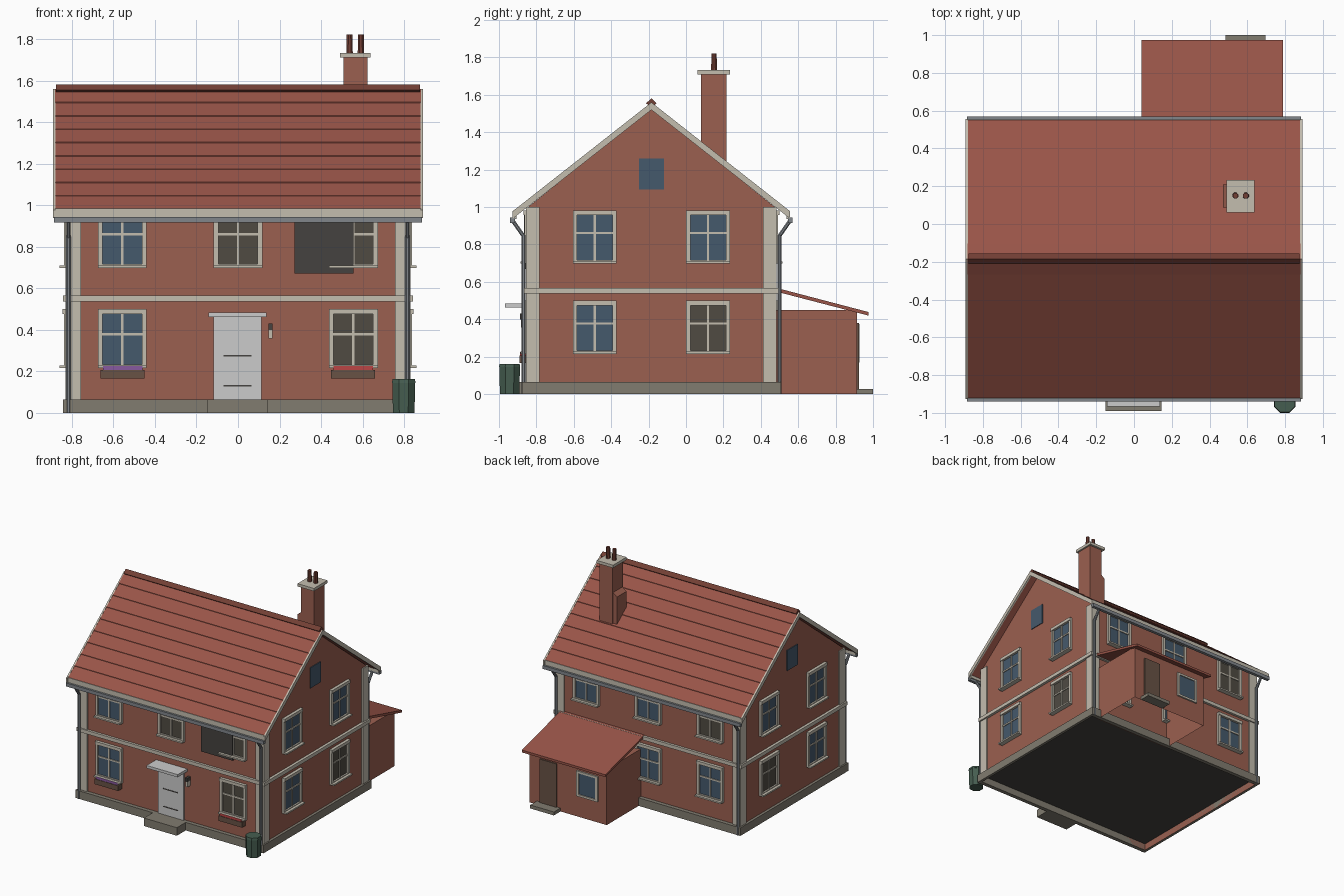
import bpy, bmesh, math
from mathutils import Matrix, Vector

if "Cube" in bpy.data.objects:
    bpy.data.objects.remove(bpy.data.objects["Cube"])

CY, HX, HY = -0.185, 0.82, 0.66      # house centre y, half width, half depth


def mat(name, *rgb):
    m = bpy.data.materials.new(name)
    m.diffuse_color = (*rgb, 1)
    m.use_nodes = True
    m.node_tree.nodes["Principled BSDF"].inputs["Base Color"].default_value = m.diffuse_color
    return m


BRICK = mat("brick", 0.33, 0.115, 0.08)
TILE = mat("tile", 0.32, 0.09, 0.065)
RIDGE = mat("ridge", 0.17, 0.05, 0.035)
TRIM = mat("trim", 0.55, 0.51, 0.43)
STONE = mat("stone", 0.22, 0.2, 0.16)
METAL = mat("metal", 0.22, 0.24, 0.26)
BLUE = mat("glass_blue", 0.06, 0.1, 0.15)
WARM = mat("glass_warm", 0.08, 0.07, 0.055)
DARK = mat("dark", 0.06, 0.055, 0.05)
WOOD = mat("wood", 0.14, 0.085, 0.06)
GREEN = mat("green", 0.06, 0.11, 0.08)
PURPLE = mat("purple_flowers", 0.25, 0.1, 0.35)
RED = mat("red_flowers", 0.5, 0.06, 0.06)


def link(name, data, material=None, matrix=None):
    me = data
    if isinstance(data, bmesh.types.BMesh):
        bmesh.ops.recalc_face_normals(data, faces=data.faces)
        me = bpy.data.meshes.new(name)
        data.to_mesh(me)
        data.free()
        if material:
            me.materials.append(material)
    ob = bpy.data.objects.new(name, me)
    if matrix:
        ob.matrix_world = matrix
    bpy.context.collection.objects.link(ob)
    return ob


def boxes_bm(ranges):
    bm = bmesh.new()
    for x0, x1, y0, y1, z0, z1 in ranges:
        m = Matrix.Translation(((x0 + x1) / 2, (y0 + y1) / 2, (z0 + z1) / 2))
        bmesh.ops.create_cube(bm, size=1, matrix=m @ Matrix.Diagonal((x1 - x0, y1 - y0, z1 - z0, 1)))
    return bm


def boxes(name, material, *ranges, matrix=None):
    return link(name, boxes_bm(ranges), material, matrix)


def prism(name, material, profile, x0, x1):
    """Extrude a (y, z) profile along x."""
    bm = bmesh.new()
    f = bm.faces.new([bm.verts.new((x0, y, z)) for y, z in profile])
    ext = bmesh.ops.extrude_face_region(bm, geom=[f])["geom"]
    bmesh.ops.translate(bm, vec=(x1 - x0, 0, 0), verts=[v for v in ext if isinstance(v, bmesh.types.BMVert)])
    return link(name, bm, material)


def rods(name, material, rods_list, sides=8):
    bm = bmesh.new()
    for a, b, r0, r1 in rods_list:
        a, b = Vector(a), Vector(b)
        q = (b - a).to_track_quat("Z", "Y").to_matrix().to_4x4()
        m = Matrix.Translation((a + b) / 2) @ q @ Matrix.Rotation(math.pi / sides, 4, "Z")
        bmesh.ops.create_cone(bm, cap_ends=True, segments=sides, radius1=r0, radius2=r1,
                              depth=(b - a).length, matrix=m)
    return link(name, bm, material)


def open_bottom(name, ranges):
    bm = boxes_bm([ranges])
    bmesh.ops.delete(bm, geom=[f for f in bm.faces if f.calc_center_median().z < 0.001], context="FACES")
    return link(name, bm, BRICK)


def slope(d, drop=0):
    return 1.56 - 0.785 * d - drop


# walls, gables, floor and plinth
open_bottom("house_walls", (-HX, HX, CY - HY, CY + HY, 0, 1.0))
prism("gable_walls", BRICK, [(CY - HY, 1.0), (CY + HY, 1.0), (CY, 1.525)], -HX, HX)
boxes("floor", DARK, (-HX, HX, CY - HY, CY + HY, 0.055, 0.06))
P, Q = 0.842, 0.692
boxes("plinth", STONE, *[(-P, P, *sorted((CY + s * HY, CY + s * Q)), 0, 0.065) for s in (-1, 1)],
      *[(*sorted((s * HX, s * P)), CY - HY, CY + HY, 0, 0.065) for s in (-1, 1)])

# corner boards and belt course
boxes("corner_boards", TRIM, *[(*sorted((s * 0.755, s * 0.83)), *sorted((CY + t * 0.597, CY + t * 0.67)), 0.065, 1.0)
                               for s in (-1, 1) for t in (-1, 1)])
boxes("belt_course", TRIM, (-P, P, CY - 0.68, CY + 0.68, 0.537, 0.566))

# main roof with lapped tile courses
N, RUN = 9, 0.735
top = []
for i in range(N):
    for d, lift in ((RUN * (N - i) / N, 0.004), (RUN * (N - i - 1) / N, 0)):
        top.append((d, slope(d) + lift - 0.004))
half = top[:-1]
profile = ([(CY - d, z) for d, z in half] + [(CY, slope(0))] + [(CY + d, z) for d, z in reversed(half)]
           + [(CY + RUN, slope(RUN, 0.035)), (CY, slope(0, 0.035)), (CY - RUN, slope(RUN, 0.035))])
prism("main_roof", TILE, profile, -0.882, 0.882)
prism("ridge_cap", RIDGE, [(CY - 0.028, 1.555), (CY, 1.582), (CY + 0.028, 1.555), (CY, 1.53)], -0.877, 0.877)

# bargeboards, fascias, gutters
B = 0.742
barge = [(CY - B, slope(B)), (CY, slope(0)), (CY + B, slope(B)),
         (CY + B, slope(B, 0.04)), (CY, slope(0, 0.04)), (CY - B, slope(B, 0.04))]
for side in (-1, 1):
    prism("bargeboard", TRIM, barge, side * 0.878, side * 0.891)
boxes("fascia_boards", TRIM, *[(-0.882, 0.882, *sorted((CY + t * 0.722, CY + t * 0.739)), 0.935, 0.983)
                               for t in (-1, 1)])
boxes("gutters", METAL, *[(-0.885, 0.885, *sorted((CY + t * 0.73, CY + t * 0.755)), 0.916, 0.944)
                          for t in (-1, 1)])

# downpipes
pipes = []
for s in (-1, 1):
    for t in (-1, 1):
        x, y = s * 0.816, CY + t * 0.684
        pipes += [((x, y, 0.0), (x, y, 0.85), 0.012, 0.012),
                  ((x, y, 0.845), (x, CY + t * 0.74, 0.925), 0.011, 0.011)]
rods("downpipes", METAL, pipes)

# chimney with side flue, cap and pots
boxes("chimney_stack", BRICK, (0.507, 0.624, 0.08, 0.217, 1.15, 1.712))
flue = boxes("chimney_side_flue", BRICK, (0.472, 0.51, 0.088, 0.21, 1.15, 1.5))
for v in flue.data.vertices:
    if v.co.z > 1.4 and v.co.x < 0.5:
        v.co.z -= 0.03
boxes("chimney_cap", TRIM, (0.49, 0.637, 0.062, 0.234, 1.71, 1.733))
rods("chimney_pots", RIDGE, [((x, 0.15, 1.73), (x, 0.15, 1.822), 0.017, 0.015) for x in (0.537, 0.592)])

# windows: shared meshes placed on each wall (local -y points outward)
FACE = {f: Matrix.Translation((0, CY, 0)) @ Matrix.Rotation(math.radians(a), 4, "Z") @ Matrix.Translation((0, -d, 0))
        for f, a, d in (("front", 0, HY), ("right", 90, HX), ("back", 180, HY), ("left", -90, HX))}
W, H, J = 0.117, 0.283, 0.022
frame = [(-W, J - W, -0.018, 0.002, 0, H), (W - J, W, -0.018, 0.002, 0, H),
         (-W, W, -0.024, 0.002, H - 0.025, H), (-W, W, -0.018, 0.002, 0, 0.016),
         (-W, W, -0.04, 0.002, -0.002, 0.01),
         (-0.006, 0.006, -0.012, 0.002, 0.01, H - 0.02), (J - W, W - J, -0.012, 0.002, 0.155, 0.167)]
frame_mesh, panes = None, {}
layout = {"front": ((-0.558, 0, "b"), (0.556, 0, "w"), (-0.558, 1, "b"), (0, 1, "w"), (0.556, 1, "w")),
          "right": ((-0.303, 0, "b"), (0.303, 0, "w"), (-0.303, 1, "b"), (0.303, 1, "b")),
          "left": ((-0.303, 0, "w"), (0.303, 0, "b"), (-0.303, 1, "b"), (0.303, 1, "b")),
          "back": ((-0.556, 0, "w"), (0, 0, "b"), (0.556, 0, "b"), (-0.556, 1, "b"), (0, 1, "b"), (0.556, 1, "w"))}
for face, items in layout.items():
    for u, floor, tint in items:
        m = FACE[face] @ Matrix.Translation((u, 0, 0.7 if floor else 0.217))
        frame_mesh = link("window_frame", frame_mesh or boxes_bm(frame), TRIM, m).data
        pane = panes.get(tint) or boxes_bm([(J - W, W - J, -0.005, 0.002, 0.01, H - 0.02)])
        panes[tint] = link("window_glass", pane, BLUE if tint == "b" else WARM, m).data
for face in ("right", "left"):
    boxes("attic_window", BLUE, (-0.067, 0.067, -0.006, 0.002, 1.094, 1.26), matrix=FACE[face])

# front door, canopy, step, lantern and wall panel
F = FACE["front"]
boxes("front_door", None, (-0.117, 0.113, -0.014, 0.002, 0.065, 0.465), matrix=F)
boxes("door_grooves", DARK, (-0.07, 0.065, -0.017, 0, 0.272, 0.279), (-0.07, 0.065, -0.017, 0, 0.128, 0.135), matrix=F)
boxes("door_canopy", None, (-0.142, 0.137, -0.122, 0.002, 0.462, 0.484), matrix=F)
boxes("front_step", STONE, (-0.15, 0.145, -0.145, 0, 0, 0.065), matrix=F)
boxes("lantern_top", DARK, (0.146, 0.166, -0.042, 0, 0.4, 0.43), matrix=F)
boxes("lantern_glass", TRIM, (0.146, 0.166, -0.036, 0, 0.357, 0.4), matrix=F)
boxes("wall_panel", DARK, (0.272, 0.557, -0.02, 0, 0.67, 0.98), matrix=F)

# flower boxes
for u, flowers in ((-0.556, PURPLE), (0.554, RED)):
    boxes("flower_box", WOOD, (u - 0.106, u + 0.106, -0.046, 0, 0.165, 0.207), matrix=F)
    boxes("flowers", flowers, (u - 0.095, u + 0.095, -0.042, -0.005, 0.205, 0.226), matrix=F)

# rain barrel
rods("barrel", GREEN, [((0.798, -0.943, 0), (0.798, -0.943, 0.15), 0.056, 0.06),
                       ((0.798, -0.943, 0.145), (0.798, -0.943, 0.162), 0.0617, 0.058)])

# rear lean-to with door, window and step
open_bottom("lean_to_walls", (0.07, 0.76, 0.47, 0.915, 0, 0.45))
prism("lean_to_roof", TILE, [(0.475, 0.57), (0.975, 0.439), (0.975, 0.42), (0.475, 0.55)], 0.04, 0.788)
boxes("lean_to_door", WOOD, (0.515, 0.665, 0.91, 0.925, 0.028, 0.38))
boxes("lean_to_window_frame", TRIM, (0.145, 0.165, 0.91, 0.928, 0.17, 0.375), (0.315, 0.335, 0.91, 0.928, 0.17, 0.375),
      (0.145, 0.335, 0.91, 0.928, 0.17, 0.187), (0.145, 0.335, 0.91, 0.928, 0.358, 0.375))
boxes("lean_to_window_glass", BLUE, (0.16, 0.32, 0.91, 0.92, 0.18, 0.365))
boxes("back_step", STONE, (0.484, 0.696, 0.915, 1.0, 0, 0.028))
